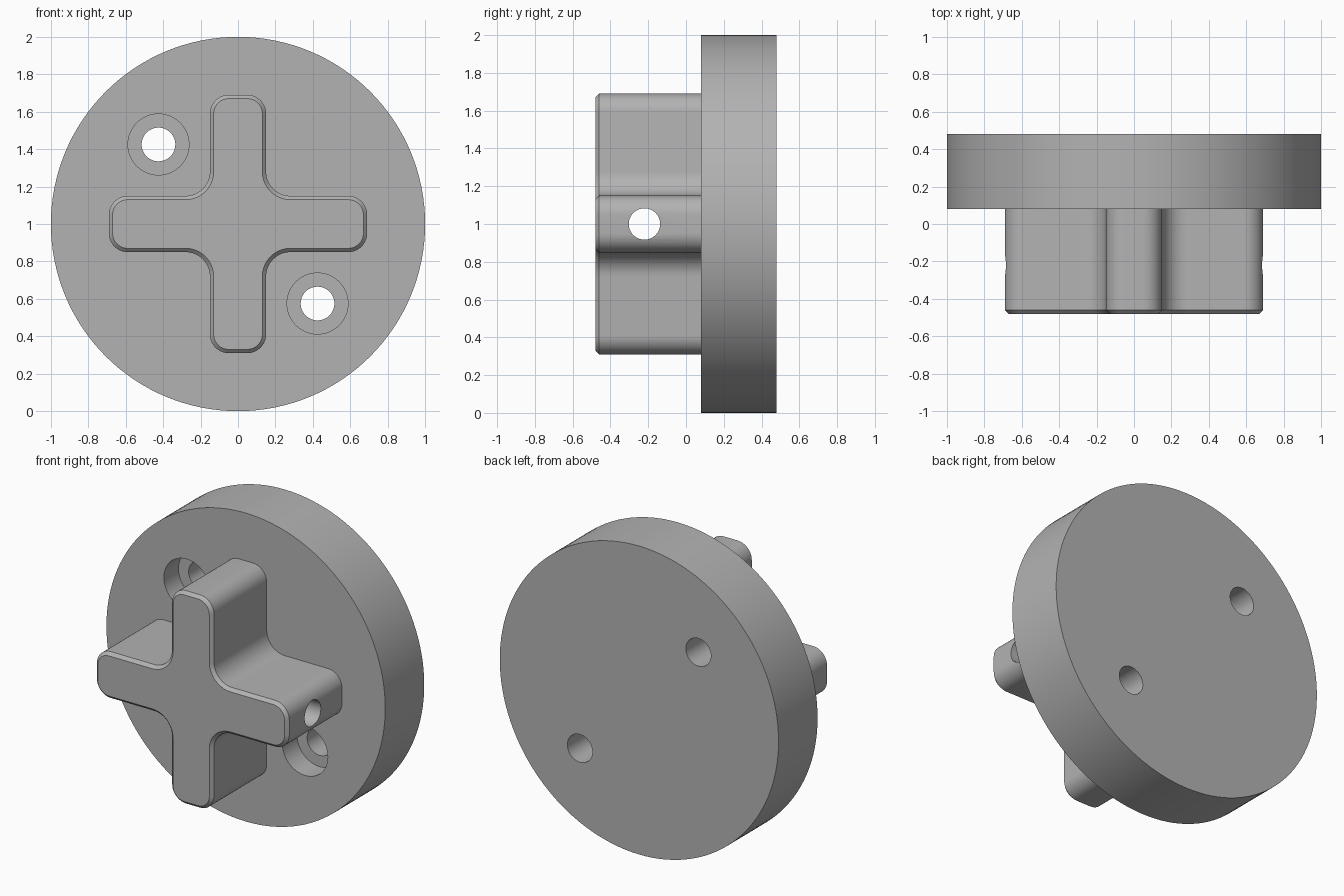
import bpy, bmesh, math
from mathutils import Matrix, Vector

if "Cube" in bpy.data.objects:
    bpy.data.objects.remove(bpy.data.objects["Cube"])

grey = bpy.data.materials.new("plain_grey")
grey.use_nodes = True
grey.diffuse_color = (0.45, 0.45, 0.45, 1)
grey.node_tree.nodes["Principled BSDF"].inputs["Base Color"].default_value = grey.diffuse_color

FRONT, SEAT, BACK = -0.48, 0.08, 0.48
ARM, HALF, CHAMFER = 0.69, 0.15, 0.02


def add_object(name, bm):
    bmesh.ops.recalc_face_normals(bm, faces=bm.faces)
    mesh = bpy.data.meshes.new(name)
    bm.to_mesh(mesh)
    bm.free()
    mesh.materials.append(grey)
    obj = bpy.data.objects.new(name, mesh)
    bpy.context.collection.objects.link(obj)
    return obj


def cylinder(name, radius, start, end, sides=64):
    """Solid round bar between two points."""
    start, end = Vector(start), Vector(end)
    axis = end - start
    turn = axis.to_track_quat('Z', 'Y').to_matrix().to_4x4()
    bm = bmesh.new()
    bmesh.ops.create_cone(bm, cap_ends=True, segments=sides, radius1=radius, radius2=radius,
                          depth=axis.length,
                          matrix=Matrix.Translation((start + end) / 2) @ turn)
    return add_object(name, bm)


def arc(cx, cz, r, a0, a1, steps=10):
    angles = [math.radians(a0 + (a1 - a0) * i / steps) for i in range(steps + 1)]
    return [(cx + r * math.cos(a), cz + r * math.sin(a)) for a in angles]


def cross_outline(inset):
    """Rounded cross: one quarter turned four times."""
    tip, fillet = 0.1, 0.13
    a, b = ARM - tip, HALF - tip
    quarter = arc(a, -b, tip - inset, -90, 0) + arc(a, b, tip - inset, 0, 90)
    quarter += arc(HALF + fillet, HALF + fillet, fillet + inset, 270, 180)
    points = []
    for _ in range(4):
        points += quarter
        quarter = [(-z, x) for x, z in quarter]
    return points


def combine(target, other, operation):
    mod = target.modifiers.new(operation.lower(), 'BOOLEAN')
    mod.operation = operation
    mod.solver = 'EXACT'
    mod.object = other
    bpy.context.view_layer.objects.active = target
    bpy.ops.object.modifier_apply(modifier=mod.name)
    bpy.data.objects.remove(other)


# Cross-shaped boss with a chamfered front rim, sunk slightly into the disc
bm = bmesh.new()
rings = [[bm.verts.new((x, y, z + 1)) for x, z in cross_outline(inset)]
         for y, inset in ((SEAT + 0.05, 0), (FRONT + CHAMFER, 0), (FRONT, CHAMFER))]
for lower, upper in zip(rings, rings[1:]):
    for i in range(len(lower)):
        j = (i + 1) % len(lower)
        bm.faces.new((lower[i], lower[j], upper[j], upper[i]))
bm.faces.new(rings[0])
bm.faces.new(rings[-1])
boss = add_object("cross_boss", bm)

# Pin hole running sideways through the boss
combine(boss, cylinder("pin_hole", 0.083, (-1, -0.22, 1), (1, -0.22, 1)), 'DIFFERENCE')

# Round base disc, merged with the boss
base = cylinder("mounting_base", 1, (0, SEAT, 1), (0, BACK, 1), 128)
combine(base, boss, 'UNION')

# Two counterbored screw holes on the diagonal
for side in (-1, 1):
    x, z = side * 0.425, 1 - side * 0.425
    combine(base, cylinder("screw_hole", 0.09, (x, SEAT - 0.1, z), (x, BACK + 0.1, z)), 'DIFFERENCE')
    combine(base, cylinder("counterbore", 0.163, (x, SEAT - 0.1, z), (x, SEAT + 0.15, z)), 'DIFFERENCE')

# Smooth round walls, crisp edges
bpy.ops.object.select_all(action='DESELECT')
base.select_set(True)
bpy.context.view_layer.objects.active = base
bpy.ops.object.shade_smooth_by_angle(angle=math.radians(30))
